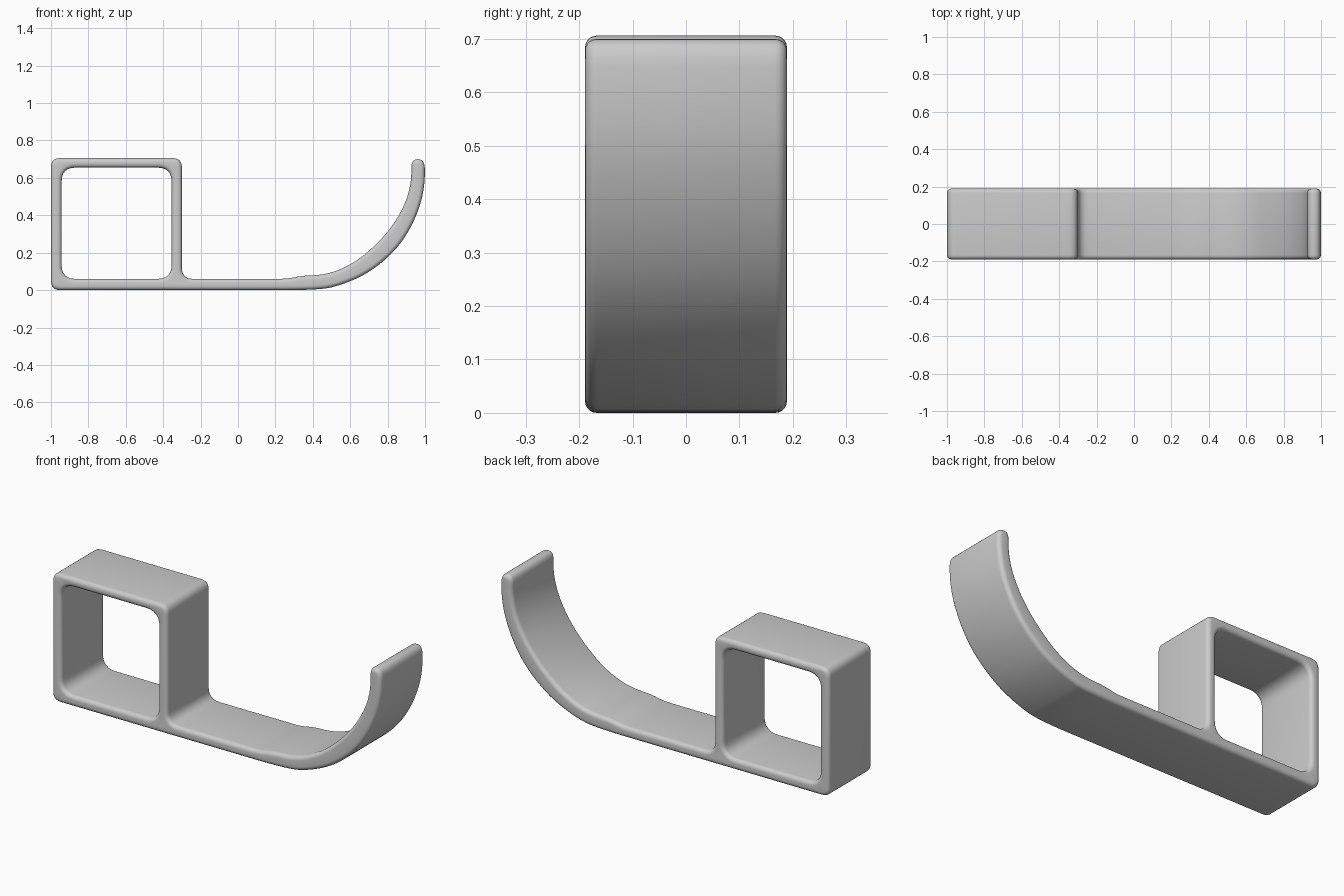
import bpy, bmesh, math
from mathutils import Vector

cube = bpy.data.objects.get("Cube")
if cube:
    bpy.data.objects.remove(cube, do_unlink=True)

HALF_WIDTH, BEVEL, STEPS = 0.189, 0.022, 5


def rounded(corners, steps=6):
    """Closed profile whose corners (x, z, radius) are eased into curves."""
    pts = []
    n = len(corners)
    for i, (x, z, r) in enumerate(corners):
        p = Vector((x, z))
        ends = []
        for j in (i - 1, (i + 1) % n):
            side = Vector(corners[j][:2]) - p
            ends.append(p + side.normalized() * min(r, side.length * 0.48))
        a, b = ends
        for k in range(steps + 1):
            t = k / steps
            pts.append(a * (1 - t) ** 2 + p * 2 * t * (1 - t) + b * t * t)
    return pts


def inset(pts, d):
    """Move a profile towards the solid, which lies left of travel."""
    out = []
    for i, p in enumerate(pts):
        a = (p - pts[i - 1]).normalized()
        b = (pts[(i + 1) % len(pts)] - p).normalized()
        m = (a + b).normalized()
        out.append(p + Vector((-m.y, m.x)) * d / max(m.dot(a), 0.5))
    return out


def soft_band(name, profiles, material):
    """Extrude profiles along y with rounded rims and filled caps."""
    quarter = [math.pi / 2 * k / STEPS for k in range(STEPS + 1)]
    rim = [(BEVEL * (1 - math.sin(a)), HALF_WIDTH - BEVEL * (1 - math.cos(a)))
           for a in quarter]
    section = [(d, -y) for d, y in rim] + [(d, y) for d, y in reversed(rim)]
    bm = bmesh.new()
    caps = ([], [])
    for prof in profiles:
        rings = [[bm.verts.new((p.x, y, p.y)) for p in inset(prof, d)]
                 for d, y in section]
        n = len(prof)
        for r0, r1 in zip(rings, rings[1:]):
            for i in range(n):
                j = (i + 1) % n
                bm.faces.new((r0[i], r0[j], r1[j], r1[i]))
        for cap, ring in zip(caps, (rings[0], rings[-1])):
            cap += [bm.edges.get((ring[i - 1], ring[i])) for i in range(n)]
    for cap in caps:
        bmesh.ops.triangle_fill(bm, use_beauty=True, edges=cap)
    bmesh.ops.recalc_face_normals(bm, faces=bm.faces[:])
    mesh = bpy.data.meshes.new(name)
    bm.to_mesh(mesh)
    bm.free()
    mesh.materials.append(material)
    ob = bpy.data.objects.new(name, mesh)
    bpy.context.collection.objects.link(ob)
    bpy.context.view_layer.objects.active = ob
    ob.select_set(True)
    bpy.ops.object.shade_smooth_by_angle(angle=math.radians(50))
    return ob


grey = bpy.data.materials.new("plain_grey")
grey.use_nodes = True
grey.diffuse_color = (0.6, 0.6, 0.6, 1)
grey.node_tree.nodes["Principled BSDF"].inputs["Base Color"].default_value = (0.6, 0.6, 0.6, 1)

# Outer edge: base, underside of the hook, tip, inside of the hook, box
hook_under = [(0.44, 0), (0.56, 0.03), (0.685, 0.085), (0.79, 0.163),
              (0.872, 0.25), (0.938, 0.36), (0.983, 0.48), (1, 0.59)]
hook_inside = [(0.928, 0.59), (0.902, 0.48), (0.845, 0.37), (0.763, 0.267),
               (0.65, 0.165), (0.54, 0.105), (0.44, 0.08), (0.34, 0.077)]
outline = rounded(
    [(-1, 0, 0.05)]
    + [(x, z, 0.2) for x, z in hook_under]
    + [(0.998, 0.7, 0.05), (0.925, 0.7, 0.05)]
    + [(x, z, 0.2) for x, z in hook_inside]
    + [(0.26, 0.06, 0.05), (-0.3, 0.06, 0.06),
       (-0.3, 0.706, 0.05), (-1, 0.706, 0.05)])

# Square opening, wound the other way
opening = rounded([(x, z, 0.075) for x, z in
                   ((-0.943, 0.06), (-0.943, 0.655), (-0.355, 0.655), (-0.355, 0.06))])

soft_band("box_hook", [outline, opening], grey)
